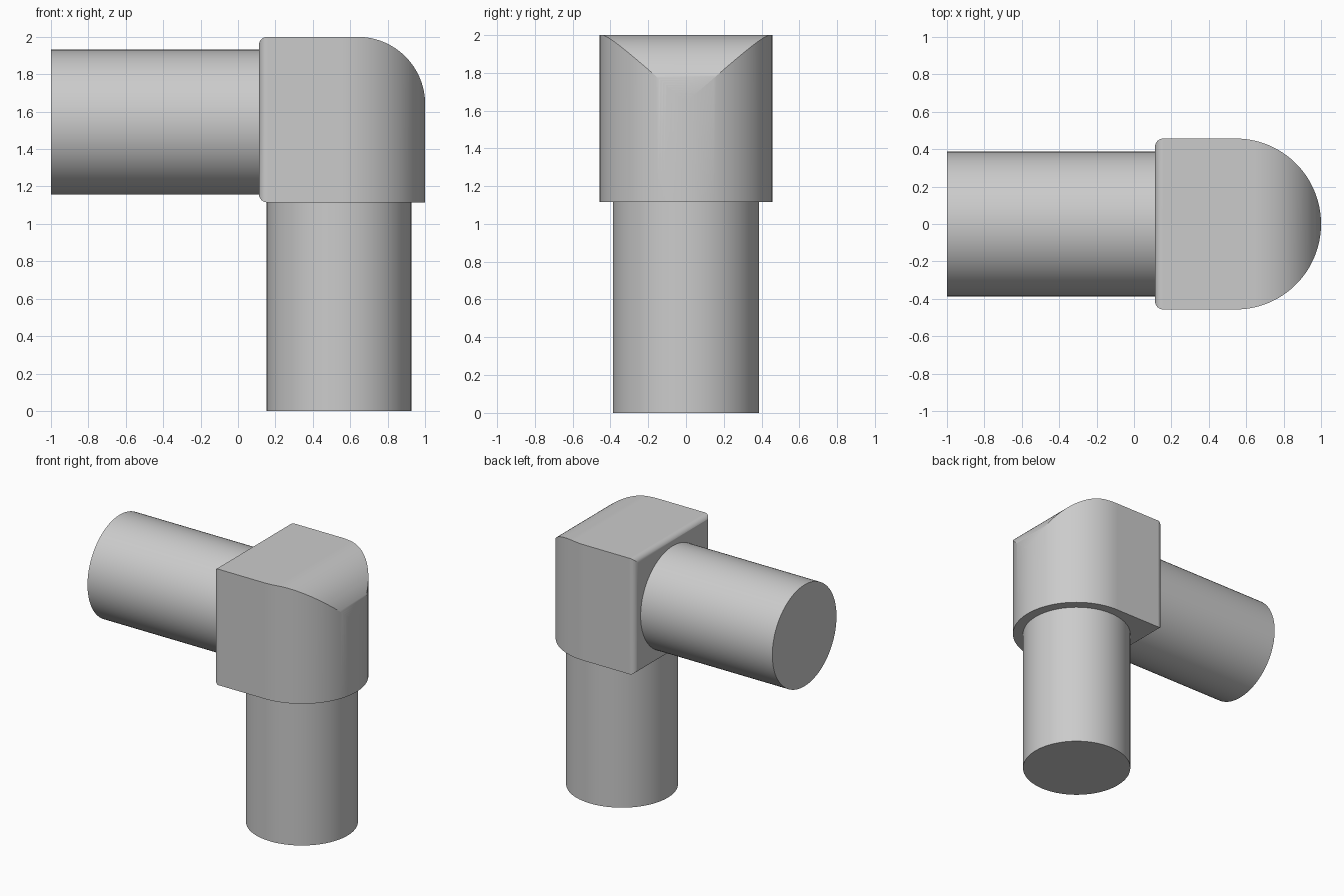
import bpy, bmesh, math
from mathutils import Matrix, Vector

cube = bpy.data.objects.get("Cube")
if cube:
    bpy.data.objects.remove(cube, do_unlink=True)

grey = bpy.data.materials.new("plain grey")
grey.use_nodes = True
COLOUR = (0.6, 0.6, 0.6, 1)
grey.diffuse_color = COLOUR
grey.node_tree.nodes["Principled BSDF"].inputs["Base Color"].default_value = COLOUR


def add_object(name, bm):
    bmesh.ops.recalc_face_normals(bm, faces=bm.faces)
    mesh = bpy.data.meshes.new(name)
    bm.to_mesh(mesh)
    bm.free()
    mesh.materials.append(grey)
    obj = bpy.data.objects.new(name, mesh)
    bpy.context.collection.objects.link(obj)
    return obj


def activate(obj):
    bpy.ops.object.select_all(action='DESELECT')
    obj.select_set(True)
    bpy.context.view_layer.objects.active = obj


def smooth(obj):
    activate(obj)
    bpy.ops.object.shade_smooth_by_angle(angle=math.radians(30))


def arc(cx, cy, r, start, end, steps):
    angles = [math.radians(start + (end - start) * i / steps) for i in range(steps + 1)]
    return [(cx + r * math.cos(a), cy + r * math.sin(a)) for a in angles]


def prism(name, points, place, sweep):
    bm = bmesh.new()
    face = bm.faces.new([bm.verts.new(place(u, v)) for u, v in points])
    ext = bmesh.ops.extrude_face_region(bm, geom=[face], use_keep_orig=True)
    top = [g for g in ext["geom"] if isinstance(g, bmesh.types.BMVert)]
    bmesh.ops.translate(bm, verts=top, vec=Vector(sweep))
    return add_object(name, bm)


def tube(name, start, end, radius):
    start, end = Vector(start), Vector(end)
    axis = end - start
    bm = bmesh.new()
    turn = axis.to_track_quat('Z', 'Y').to_matrix().to_4x4()
    bmesh.ops.create_cone(bm, cap_ends=True, segments=96, radius1=radius, radius2=radius,
                          depth=axis.length,
                          matrix=Matrix.Translation((start + end) / 2) @ turn)
    smooth(add_object(name, bm))


LEFT, BASE, TOP = 0.112, 1.115, 2.0
HALF = 0.457            # half width of the elbow block
NOSE = 1 - HALF         # centre of the rounded end
FILLET, BEND = 0.045, 0.36
TUBE_RADIUS = 0.387
TINY = 0.0005

# Elbow block: rounded-end plan
plan = (arc(NOSE, 0, HALF, -90, 90, 96)
        + arc(LEFT + FILLET, HALF - FILLET, FILLET, 90, 180, 8)
        + arc(LEFT + FILLET, FILLET - HALF, FILLET, 180, 270, 8))
block = prism("elbow_block", plan, lambda u, v: (u, v, BASE - 0.2), (0, 0, 1.3))

# Side outline with the curved outer bend, kept where both shapes overlap
x0, x1 = LEFT - TINY, 1 + TINY
side = ([(x1, BASE)]
        + arc(x1 - BEND, TOP - BEND, BEND, 0, 90, 40)
        + arc(x0 + FILLET, TOP - FILLET, FILLET, 90, 180, 8)
        + arc(x0 + FILLET, BASE + FILLET, FILLET, 180, 270, 8))
outline = prism("side_outline", side, lambda u, v: (u, -0.7, v), (0, 1.4, 0))
outline.hide_render = True

activate(block)
cut = block.modifiers.new("bend", 'BOOLEAN')
cut.operation, cut.solver, cut.object = 'INTERSECT', 'EXACT', outline
bpy.ops.object.modifier_apply(modifier=cut.name)
bpy.data.objects.remove(outline, do_unlink=True)
smooth(block)
weighted = block.modifiers.new("weighted normals", 'WEIGHTED_NORMAL')
weighted.keep_sharp = True

# Pipes seated slightly inside the block
tube("side_pipe", (-1, 0, 1.545), (LEFT + 0.02, 0, 1.545), TUBE_RADIUS)
tube("lower_pipe", (0.54, 0, 0), (0.54, 0, BASE + 0.02), TUBE_RADIUS)
